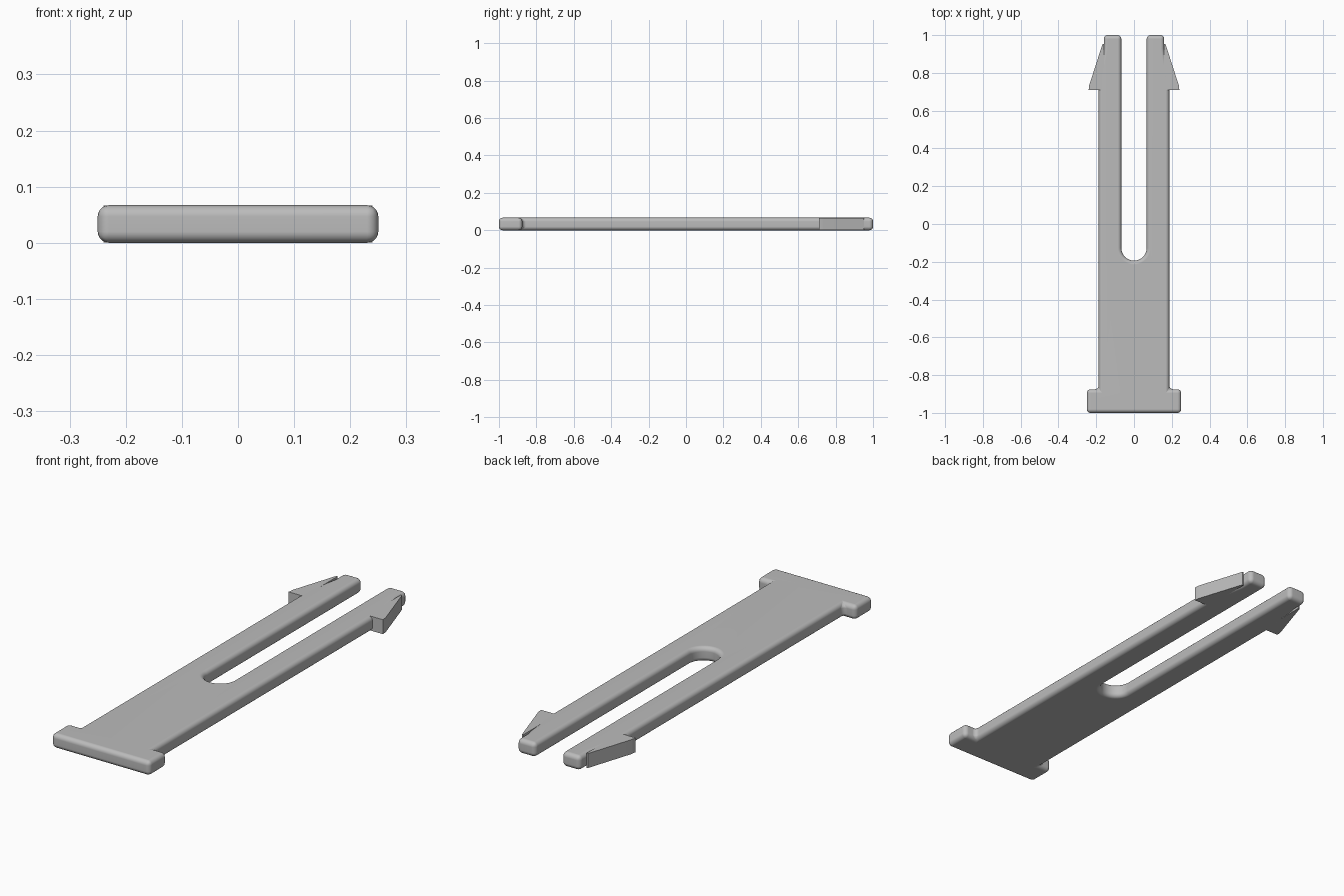
import bpy, bmesh, math

if "Cube" in bpy.data.objects:
    bpy.data.objects.remove(bpy.data.objects["Cube"], do_unlink=True)

THICK = 0.067

# Single grey plastic
grey = bpy.data.materials.new("grey plastic")
grey.use_nodes = True
colour = (0.5, 0.5, 0.5, 1)
grey.diffuse_color = colour
grey.node_tree.nodes["Principled BSDF"].inputs["Base Color"].default_value = colour


def plate(name, outline, z0, z1, radius=0.0):
    """Extrude a plan outline and optionally round its edges."""
    bm = bmesh.new()
    base = bm.faces.new([bm.verts.new((x, y, z0)) for x, y in outline])
    top = bmesh.ops.extrude_face_region(bm, geom=[base])["geom"]
    verts = [v for v in top if isinstance(v, bmesh.types.BMVert)]
    bmesh.ops.translate(bm, verts=verts, vec=(0, 0, z1 - z0))
    bmesh.ops.recalc_face_normals(bm, faces=bm.faces)
    if radius:
        edges = [e for e in bm.edges if e.calc_face_angle(0) > math.radians(50)]
        bmesh.ops.bevel(bm, geom=edges, offset=radius, segments=5,
                        profile=0.5, affect='EDGES', clamp_overlap=True)
    mesh = bpy.data.meshes.new(name)
    bm.to_mesh(mesh)
    bm.free()
    mesh.materials.append(grey)
    obj = bpy.data.objects.new(name, mesh)
    bpy.context.collection.objects.link(obj)
    bpy.ops.object.select_all(action='DESELECT')
    obj.select_set(True)
    bpy.context.view_layer.objects.active = obj
    bpy.ops.object.shade_smooth_by_angle(angle=math.radians(35))
    # Keep the broad faces flat beside the rounded edges
    normals = obj.modifiers.new("flat faces", 'WEIGHTED_NORMAL')
    normals.keep_sharp = True
    return obj


# Forked body: head, shaft and prongs on one side, then mirrored
slot_r, slot_y = 0.067, -0.127
half = [(0.25, -1), (0.25, -0.875), (0.187, -0.875), (0.187, 0.78),
        (0.16, 0.93), (0.16, 1), (slot_r, 1)]
slot = [(slot_r * math.cos(a), slot_y - slot_r * math.sin(a))
        for a in (math.pi * i / 24 for i in range(25))]
mirrored = [(-x, y) for x, y in reversed(half)]
plate("forked_body", half + slot + mirrored, 0, THICK, 0.02)

# Snap barbs on the outside of each prong
for side, name in ((1, "left_barb"), (-1, "right_barb")):
    barb = [(0.16, 0.71), (0.24, 0.71), (0.237, 0.735), (0.167, 0.952), (0.16, 0.952)]
    plate(name, [(side * x, y) for x, y in barb], 0.0003, THICK - 0.0003)
